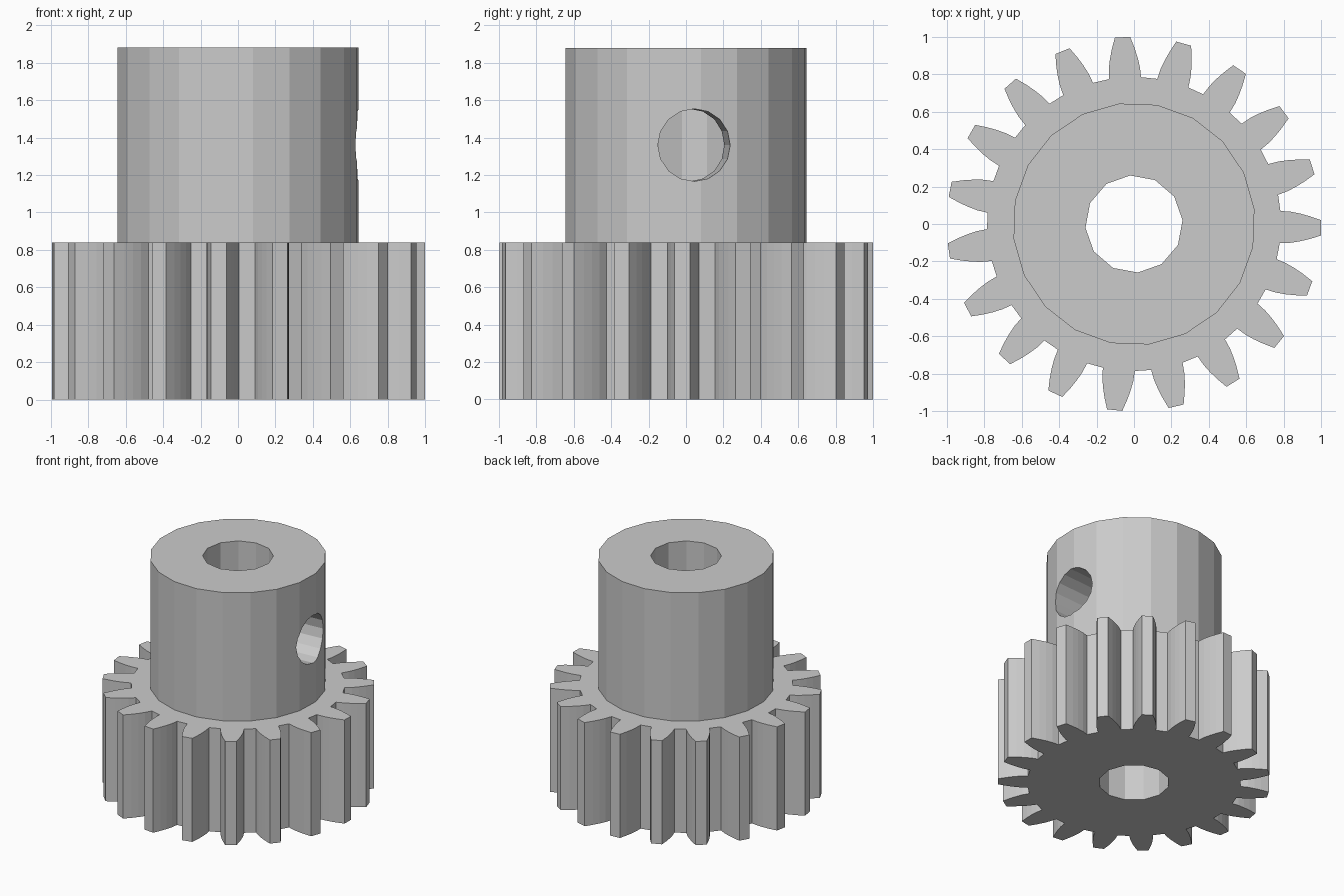
import bpy
import bmesh
from math import sin, cos, pi, radians, asin
from mathutils import Matrix

if "Cube" in bpy.data.objects:
    bpy.data.objects.remove(bpy.data.objects["Cube"])

TEETH = 19
GEAR_TOP, HUB_TOP = 0.84, 1.88


def prism(name, outline, z0, z1):
    """Solid made by extruding a closed XY outline from z0 to z1."""
    bm = bmesh.new()
    face = bm.faces.new([bm.verts.new((x, y, z0)) for x, y in outline])
    ext = bmesh.ops.extrude_face_region(bm, geom=[face])
    top = [v for v in ext["geom"] if isinstance(v, bmesh.types.BMVert)]
    bmesh.ops.translate(bm, verts=top, vec=(0, 0, z1 - z0))
    bmesh.ops.recalc_face_normals(bm, faces=bm.faces)
    mesh = bpy.data.meshes.new(name)
    bm.to_mesh(mesh)
    bm.free()
    obj = bpy.data.objects.new(name, mesh)
    bpy.context.collection.objects.link(obj)
    return obj


def ring(radius, sides, offset):
    return [(radius * cos(offset + 2 * pi * i / sides),
             radius * sin(offset + 2 * pi * i / sides)) for i in range(sides)]


def combine(target, other, operation):
    """Apply a boolean to target and discard the other solid."""
    other.hide_render = True
    mod = target.modifiers.new(operation.title(), 'BOOLEAN')
    mod.operation, mod.object, mod.solver = operation, other, 'EXACT'
    bpy.context.view_layer.objects.active = target
    bpy.ops.object.modifier_apply(modifier=mod.name)
    bpy.data.objects.remove(other)


# Toothed wheel: (radius, half width) up one curved flank, mirrored for the other
flank = [(0.785, 0.086), (0.84, 0.083), (0.89, 0.074), (0.94, 0.061), (1.0, 0.041)]
tooth = [(r, -asin(w / r)) for r, w in flank]
tooth += [(r, -a) for r, a in reversed(tooth)]
outline = []
for i in range(TEETH):
    centre = radians(-1.2) + 2 * pi * i / TEETH
    outline += [(r * cos(centre + a), r * sin(centre + a)) for r, a in tooth]
pinion = prism("pinion_gear", outline, 0, GEAR_TOP)

# Hub collar, fused to the wheel
hub = prism("hub", ring(0.648, 20, radians(7)), GEAR_TOP / 2, HUB_TOP)
combine(pinion, hub, 'UNION')

# Shaft bore through everything
bore = prism("bore_cutter", ring(0.26, 12, radians(4.5)), -0.1, HUB_TOP + 0.1)
combine(pinion, bore, 'DIFFERENCE')

# Set-screw hole on the right side, from outside into the bore
screw = prism("screw_hole_cutter", ring(0.194, 16, 0), 0.1, 0.9)
screw.data.transform(Matrix.Translation((0, 0, 1.36))
                     @ Matrix.Rotation(radians(4), 4, 'Z')
                     @ Matrix.Rotation(pi / 2, 4, 'Y'))
combine(pinion, screw, 'DIFFERENCE')
